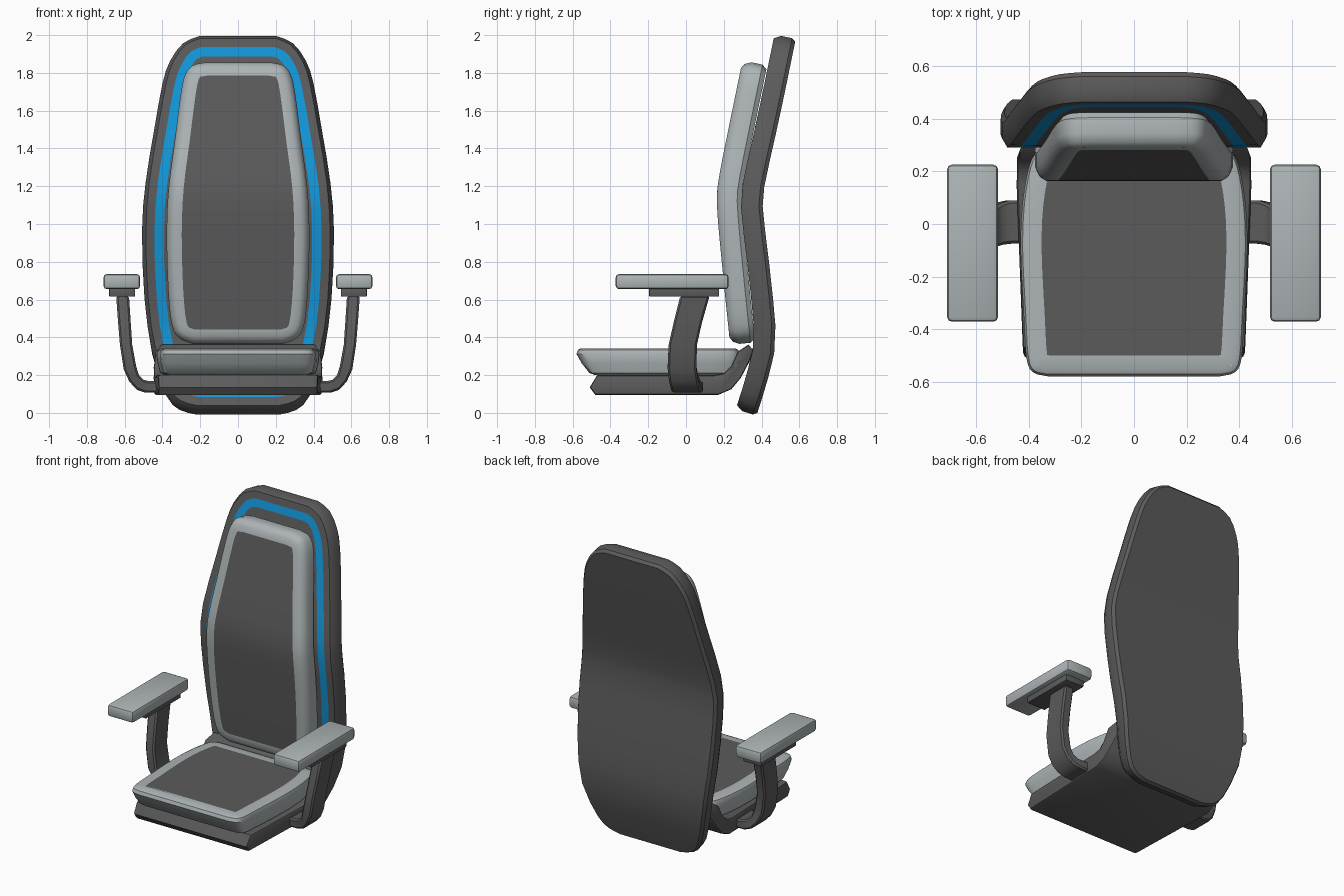
import bpy, bmesh
from mathutils import Vector

if "Cube" in bpy.data.objects:
    bpy.data.objects.remove(bpy.data.objects["Cube"])


def material(name, rgb):
    m = bpy.data.materials.new(name)
    m.diffuse_color = (*rgb, 1)
    m.use_nodes = True
    m.node_tree.nodes["Principled BSDF"].inputs["Base Color"].default_value = m.diffuse_color
    return m


DARK = material("dark grey", (0.105, 0.105, 0.105))
LIGHT = material("light grey", (0.42, 0.46, 0.47))
BLUE = material("blue", (0.006, 0.31, 0.70))
MATS = [DARK, LIGHT, BLUE]


def finish(name, bm, angle=0.6, mirror=False):
    bmesh.ops.recalc_face_normals(bm, faces=bm.faces)
    me = bpy.data.meshes.new(name)
    bm.to_mesh(me)
    bm.free()
    for m in MATS:
        me.materials.append(m)
    ob = bpy.data.objects.new(name, me)
    bpy.context.collection.objects.link(ob)
    bpy.ops.object.select_all(action='DESELECT')
    ob.select_set(True)
    bpy.context.view_layer.objects.active = ob
    bpy.ops.object.shade_smooth_by_angle(angle=angle)
    if mirror:
        md = ob.modifiers.new("mirror", 'MIRROR')
        md.use_bisect_axis[0] = False
        md.use_mirror_merge = False
    return ob


def smooth(pts, n):
    """Catmull-Rom subdivision of an open polyline."""
    p = [Vector(q) for q in pts]
    p = [p[0] * 2 - p[1]] + p + [p[-1] * 2 - p[-2]]
    out = []
    for i in range(1, len(p) - 2):
        a, b, c, d = p[i - 1:i + 3]
        for k in range(n):
            t = k / n
            out.append(0.5 * (2 * b + (c - a) * t + (2 * a - 5 * b + 4 * c - d) * t * t
                              + (3 * b - a - 3 * c + d) * t ** 3))
    return out + [p[-2]]


def profile(pts):
    """Depth as a function of height, extended linearly past its ends."""
    p = smooth(pts, 4)

    def f(v):
        i = 0
        while i < len(p) - 2 and v > p[i + 1].x:
            i += 1
        a, b = p[i], p[i + 1]
        return a.y + (b.y - a.y) * (v - a.x) / (b.x - a.x)
    return f


def inset(loop, d):
    out = []
    for i, p in enumerate(loop):
        e1 = (p - loop[i - 1]).normalized()
        e2 = (loop[(i + 1) % len(loop)] - p).normalized()
        n1, n2 = Vector((-e1.y, e1.x)), Vector((-e2.y, e2.x))
        out.append(p + (n1 + n2) * d / (1 + n1.dot(n2)))
    return out


def slab(half, rings, place, front, back):
    """Bent padded slab: half outline mirrored, rings of (inset, depth, band material)."""
    bm = bmesh.new()
    loop = half + [Vector((-p.x, p.y)) for p in reversed(half)]
    n, m = len(half), len(loop)
    vs = [[bm.verts.new(place(p.x, p.y, d)) for p in inset(loop, s)] for s, d, _ in rings]
    for a, b, r in zip(vs, vs[1:], rings):
        for i in range(m):
            j = (i + 1) % m
            bm.faces.new((a[i], a[j], b[j], b[i])).material_index = r[2]
    for ring, mat in ((vs[0], front), (vs[-1], back)):
        for i in range(n - 1):
            bm.faces.new((ring[i], ring[i + 1], ring[m - 2 - i], ring[m - 1 - i])).material_index = mat
    return bm


def upright(f):
    def place(x, z, d):
        n = Vector((1, -(f(z + .04) - f(z - .04)) / .08)).normalized()
        return (x, f(z) + n.x * d, z + n.y * d)
    return place


def bevel(bm, width, seg=2):
    edges = [e for e in bm.edges if len(e.link_faces) == 2 and e.calc_face_angle() > 0.7]
    bmesh.ops.bevel(bm, geom=edges, offset=width, segments=seg, profile=0.5, affect='EDGES')


# Back shell with a blue stripe inset in its front face
shell = smooth([(.22, .02), (.31, .045), (.38, .12), (.455, .33), (.495, .6), (.508, .95),
                (.49, 1.22), (.445, 1.5), (.40, 1.75), (.36, 1.87), (.29, 1.965), (.2, 2.003)], 2)
f = profile([(.04, .27), (.22, .325), (.40, .36), (.7, .335), (1.09, .291), (1.25, .308),
             (1.6, .385), (2.0, .468)])
finish("back_shell", slab(shell, [(.115, 0, 2), (.065, 0, 0), (.02, 0, 0), (0, .035, 0),
                                  (0, .095, 0), (.014, .115, 0)], upright(f), 0, 0))

# Back cushion with a dark centre panel
pad = smooth([(.24, .36), (.31, .39), (.35, .46), (.37, .65), (.378, .95), (.367, 1.2),
              (.335, 1.45), (.303, 1.7), (.28, 1.80), (.24, 1.85), (.17, 1.866)], 3)
f = profile([(.36, .232), (.7, .197), (1.09, .162), (1.23, .17), (1.5, .222), (1.85, .294)])
finish("back_cushion", slab(pad, [(.08, .002, 1), (.04, .002, 1), (.015, .018, 1), (0, .05, 1),
                                  (0, .11, 1), (.02, .135, 1)], upright(f), 0, 0))

# Seat cushion with a dark centre panel and an undercut front
seat = smooth([(.33, -.58), (.385, -.565), (.41, -.51), (.42, -.35), (.432, -.1), (.425, .08),
               (.40, .22), (.37, .27), (.32, .285)], 3)


def flat(x, y, d):
    return (x, y + (max(0, d - .035) * .5 if y < -.35 else 0), .342 - d)


finish("seat_cushion", slab(seat, [(.08, 0, 1), (.025, 0, 1), (.008, .008, 1), (0, .03, 1),
                                   (.006, .08, 1), (.02, .13, 1), (.045, .142, 1)], flat, 0, 1))

# Seat base: side profile swept across the width, curling up at the back
side = [(-.47, .2), (-.51, .135), (-.48, .095), (.17, .095), (.24, .125), (.29, .185), (.335, .27),
        (.358, .33), (.33, .362), (.275, .325), (.24, .25), (.2, .21), (.15, .2)]
bm = bmesh.new()


def half_width(y):
    return .445 - max(0, y - .27) * .5 - max(0, -.3 - y) * .12


caps = [[bm.verts.new((s * half_width(y), y, z)) for y, z in side] for s in (-1, 1)]
for c in caps:
    bm.faces.new(c)
for i in range(len(side)):
    j = (i + 1) % len(side)
    bm.faces.new((caps[0][i], caps[0][j], caps[1][j], caps[1][i]))
bmesh.ops.recalc_face_normals(bm, faces=bm.faces)
edges = [e for e in bm.edges if any(len(g.verts) > 4 for g in e.link_faces)]
bmesh.ops.bevel(bm, geom=edges, offset=.014, segments=2, profile=.5, affect='EDGES')
finish("seat_base", bm)

# Curved armrest supports: outer x,z, inner x,z, front y, back y
stations = [(.645, .62, .577, .62, -.03, .125), (.635, .48, .568, .48, -.065, .085),
            (.625, .36, .56, .36, -.092, .058), (.605, .23, .54, .25, -.097, .055),
            (.575, .165, .525, .2, -.09, .065), (.535, .122, .5, .175, -.08, .08),
            (.49, .107, .47, .168, -.075, .09), (.42, .107, .42, .168, -.075, .09)]
bm = bmesh.new()
secs = [[bm.verts.new(c) for c in ((xo, a, zo), (xo, b, zo), (xi, b, zi), (xi, a, zi))]
        for xo, zo, xi, zi, a, b in stations]
for s, t in zip(secs, secs[1:]):
    for i in range(4):
        j = (i + 1) % 4
        bm.faces.new((s[i], s[j], t[j], t[i]))
bm.faces.new(secs[0])
bm.faces.new(secs[-1])
bmesh.ops.recalc_face_normals(bm, faces=bm.faces)
bevel(bm, .01, 1)
finish("arm_support", bm, mirror=True)


def box(name, lo, hi, width, mat):
    bm = bmesh.new()
    bmesh.ops.create_cube(bm, size=1)
    lo, hi = Vector(lo), Vector(hi)
    for v in bm.verts:
        v.co = (lo + hi) / 2 + v.co * (hi - lo)
    bevel(bm, width)
    for g in bm.faces:
        g.material_index = mat
    finish(name, bm, mirror=True)


# Armrest mounting plates and pads
box("arm_plate", (.545, -.195, .615), (.682, .175, .66), .005, 0)
box("arm_pad", (.518, -.372, .655), (.712, .226, .735), .018, 1)
